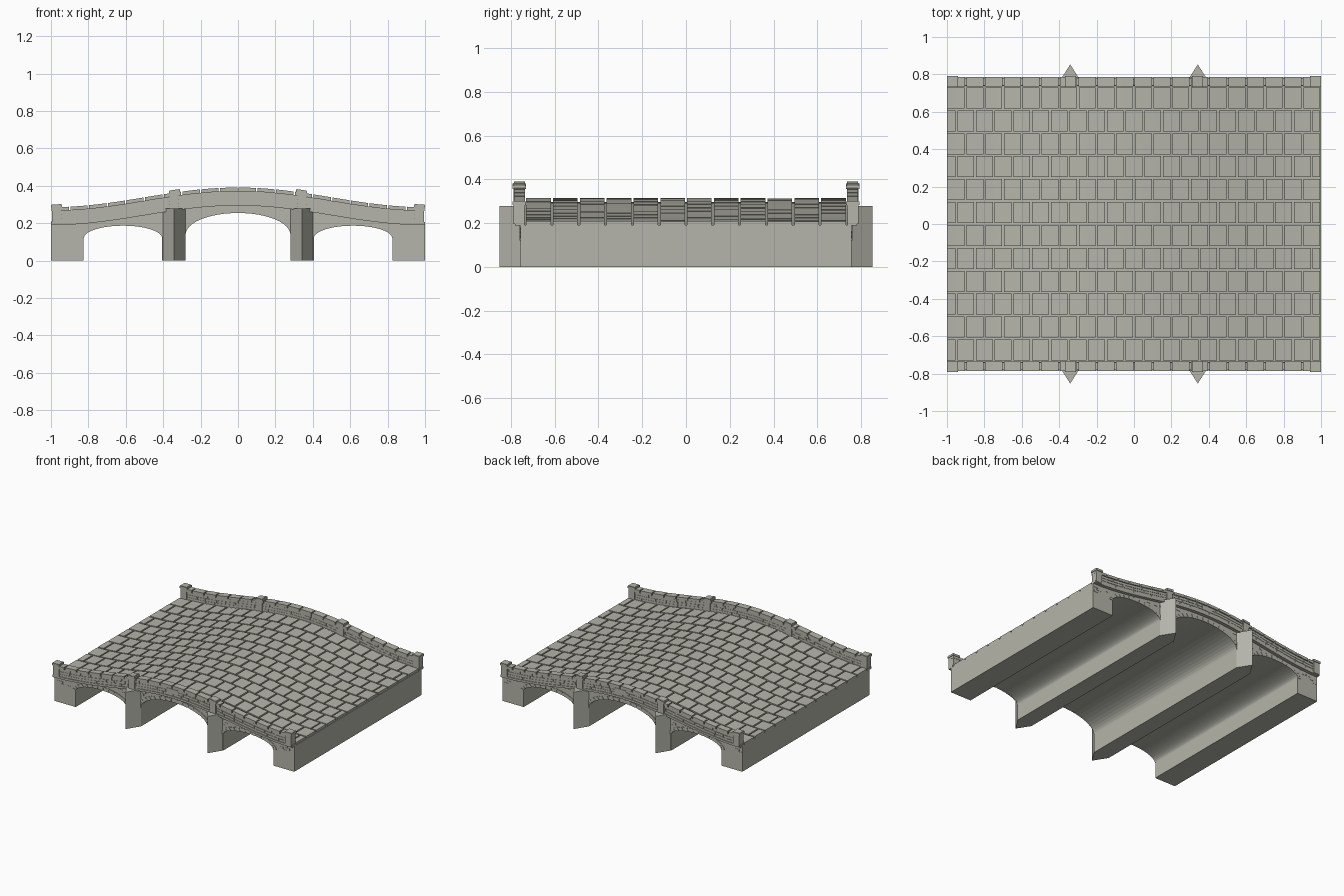
import bpy, bmesh, math, random

if "Cube" in bpy.data.objects:
    bpy.data.objects.remove(bpy.data.objects["Cube"])
random.seed(4)

# (centre x, half span, springing height, rise) of each arch
ARCHES = [(-0.615, 0.21, 0.12, 0.067), (0, 0.28, 0.14, 0.115), (0.615, 0.21, 0.12, 0.067)]
HALF = 0.757

stone = bpy.data.materials.new("weathered_stone")
stone.diffuse_color = (0.46, 0.46, 0.405, 1)
stone.use_nodes = True
stone.node_tree.nodes["Principled BSDF"].inputs["Base Color"].default_value = stone.diffuse_color


def deck(x):
    return 0.2 + 0.105 * (0.5 + 0.5 * math.cos(math.pi * x))


def arch_pt(a, t, grow=0.0):
    cx, r, spring, rise = a
    return cx - (r + grow) * math.cos(t), spring + (rise + grow) * math.sin(t)


def finish(bm, name):
    bmesh.ops.recalc_face_normals(bm, faces=bm.faces[:])
    me = bpy.data.meshes.new(name)
    bm.to_mesh(me)
    bm.free()
    me.materials.append(stone)
    ob = bpy.data.objects.new(name, me)
    bpy.context.collection.objects.link(ob)
    return ob


def prism(bm, pts, y0, y1):
    """Extrude an xz outline between two y positions."""
    a = [bm.verts.new((x, y0, z)) for x, z in pts]
    b = [bm.verts.new((x, y1, z)) for x, z in pts]
    bm.faces.new(a)
    bm.faces.new(b[::-1])
    n = len(pts)
    for i in range(n):
        bm.faces.new((a[i], b[i], b[(i + 1) % n], a[(i + 1) % n]))


def strip(bm, x0, x1, y0, y1, z0, z1, n=1):
    """Block following the deck curve; z values are heights above the deck."""
    xs = [x0 + (x1 - x0) * i / n for i in range(n + 1)]
    pts = [(x, deck(x) + z0) for x in xs] + [(x, deck(x) + z1) for x in reversed(xs)]
    prism(bm, pts, y0, y1)


def box(bm, x0, x1, y0, y1, z0, z1):
    prism(bm, [(x0, z0), (x1, z0), (x1, z1), (x0, z1)], y0, y1)


def both_sides(y0, y1):
    return ((y0, y1), (-y1, -y0))


# Bridge body with three barrel vaults
bm = bmesh.new()
outline = [(-1, 0)]
for a in ARCHES:
    outline.append((a[0] - a[1], 0))
    outline += [arch_pt(a, math.pi * i / 24) for i in range(25)]
    outline.append((a[0] + a[1], 0))
outline.append((1, 0))
outline += [(1 - i / 20, deck(1 - i / 20) - 0.008) for i in range(41)]
prism(bm, outline, -HALF, HALF)
finish(bm, "bridge_body")

# Staggered paving slabs
bm = bmesh.new()
row_w = 1.47 / 12
for r in range(12):
    y0 = -0.735 + r * row_w
    shift = 0 if r % 2 else 0.05
    for i in range(-1, 21):
        x0 = max(-1 + i * 0.1 + shift, -1)
        x1 = min(-1 + (i + 1) * 0.1 + shift, 1)
        if x1 - x0 > 0.02:
            strip(bm, x0 + 0.005 * (x0 > -1), x1 - 0.005, y0 + 0.005,
                  y0 + row_w - 0.005, -0.012, 0.009 + random.uniform(-0.001, 0.001), 2)
finish(bm, "paving_slabs")

# String course under the parapets
bm = bmesh.new()
for y0, y1 in both_sides(0.737, 0.782):
    strip(bm, -1, 1, y0, y1, -0.01, 0.006, 40)
finish(bm, "string_course")

# Parapet core with thin facing stones
bm = bmesh.new()
for y0, y1 in both_sides(0.742, 0.776):
    strip(bm, -0.99, 0.99, y0, y1, 0, 0.068, 40)
finish(bm, "parapet_core")
bm = bmesh.new()
for y0, y1 in both_sides(0.740, 0.779):
    for c in range(3):
        x = -0.95
        z0 = 0.007 + c * 0.0195
        while x < 0.95:
            x1 = min(x + random.uniform(0.06, 0.1), 0.95)
            strip(bm, x + 0.0015, x1 - 0.0015, y0, y1, z0, z0 + 0.0175)
            x = x1
finish(bm, "parapet_stones")

# Coping stones
bm = bmesh.new()
for y0, y1 in both_sides(0.735, 0.785):
    for i in range(20):
        x0 = -1 + i * 0.1
        strip(bm, x0 + 0.004, x0 + 0.096, y0, y1, 0.066, 0.086, 3)
finish(bm, "coping_stones")

# Posts with stepped caps
bm = bmesh.new()
for x in (-0.97, -0.34, 0.34, 0.97):
    base, top = deck(x) - 0.004, deck(x) + 0.083
    for s in (-1, 1):
        y = s * 0.762
        for h, z0, z1 in ((0.025, base, top), (0.03, top, top + 0.015), (0.027, top + 0.015, top + 0.018)):
            # caps lean with the slope of the deck
            tilt = [deck(x + d) - deck(x) if z0 >= top else 0 for d in (-h, h)]
            prism(bm, [(x - h, z0 + tilt[0] * (z0 > top - 0.01)), (x + h, z0 + tilt[1]),
                       (x + h, z1 + tilt[1]), (x - h, z1 + tilt[0])], y - h, y + h)
finish(bm, "parapet_posts")

# Plain panels at the crown
bm = bmesh.new()
for y0, y1 in both_sides(0.77, 0.782):
    box(bm, -0.045, 0.045, y0, y1, 0.328, 0.364)
finish(bm, "crown_panels")

# Triangular cutwaters on the piers
bm = bmesh.new()
for x in (-0.341, 0.341):
    for s in (-1, 1):
        tri = [(x - 0.061, s * 0.75), (x + 0.061, s * 0.75), (x + 0.061, s * HALF),
               (x, s * 0.853), (x - 0.061, s * HALF)]
        lo = [bm.verts.new((p, q, 0)) for p, q in tri]
        hi = [bm.verts.new((p, q, 0.278)) for p, q in tri]
        bm.faces.new(lo)
        bm.faces.new(hi)
        for i in range(5):
            j = (i + 1) % 5
            bm.faces.new((lo[i], lo[j], hi[j], hi[i]))
finish(bm, "cutwaters")

# Wedge-shaped arch stones on both faces
bm = bmesh.new()
for a in ARCHES:
    n = 19 if a[1] > 0.25 else 15
    for i in range(n):
        t0, t1 = math.pi * (i + 0.04) / n, math.pi * (i + 0.96) / n
        pts = [arch_pt(a, t0), arch_pt(a, t1), arch_pt(a, t1, 0.028), arch_pt(a, t0, 0.028)]
        for y0, y1 in both_sides(0.75, 0.76):
            prism(bm, pts, y0, y1)
finish(bm, "arch_stones")


# Scattered shallow stones on the spandrel walls
def clear(x, z):
    for a in ARCHES:
        d = ((x - a[0]) / (a[1] + 0.034)) ** 2 + (max(z - a[2], 0) / (a[3] + 0.034)) ** 2
        if d < 1:
            return False
    return z < deck(x) - 0.01


bm = bmesh.new()
for y0, y1 in both_sides(0.75, 0.7588):
    for k in range(9):
        z = 0.13 + k * 0.018
        for i in range(40):
            x = -0.995 + i * 0.05 + (k % 2) * 0.02
            x1 = x + random.uniform(0.03, 0.045)
            if x1 < 1 and all(clear(p, q) for p in (x, x1) for q in (z, z + 0.015)) and random.random() < 0.5:
                box(bm, x, x1, y0, y1, z, z + 0.015)
finish(bm, "spandrel_stones")
